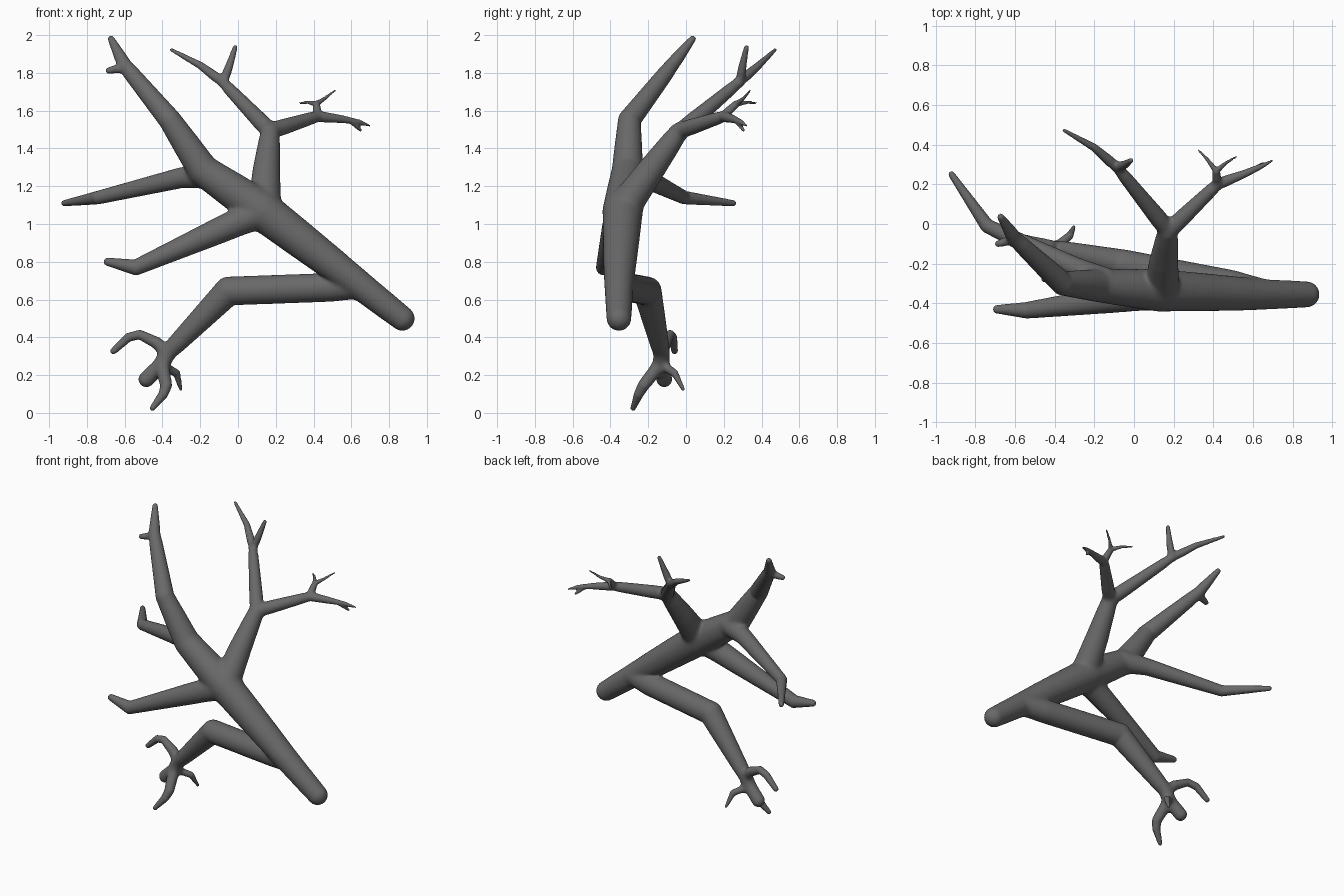
import bpy, bmesh
from mathutils import Vector, Matrix

if "Cube" in bpy.data.objects:
    bpy.data.objects.remove(bpy.data.objects["Cube"])

bark = bpy.data.materials.new("dark grey bark")
bark.use_nodes = True
GREY = (0.14, 0.14, 0.14, 1)
bark.diffuse_color = GREY
bark.node_tree.nodes["Principled BSDF"].inputs["Base Color"].default_value = GREY

bm = bmesh.new()
forks = []


def limb(*points, fork=None):
    """Tapered limb through (x, y, z, radius) points; fork = reach of the blend at its base."""
    for x, y, z, r in points:
        bmesh.ops.create_uvsphere(bm, u_segments=24, v_segments=16, radius=r,
                                  matrix=Matrix.Translation((x, y, z)))
    for a, b in zip(points, points[1:]):
        start, end = Vector(a[:3]), Vector(b[:3])
        axis = end - start
        turn = axis.to_track_quat('Z', 'Y').to_matrix().to_4x4()
        bmesh.ops.create_cone(bm, cap_ends=True, segments=24, radius1=a[3], radius2=b[3],
                              depth=axis.length,
                              matrix=Matrix.Translation((start + end) / 2) @ turn)
    if fork:
        forks.append((Vector(points[0][:3]), fork))


# Main stem, from the thick cut end to the tall tip
limb((.87, -.355, .5, .065), (.62, -.355, .695, .08), (.13, -.335, 1.07, .108),
     (-.18, -.31, 1.28, .085), (-.36, -.3, 1.55, .06), (-.6, -.075, 1.84, .04),
     (-.672, .035, 1.98, .018))
limb((-.6, -.075, 1.83, .03), (-.685, -.1, 1.812, .017), fork=.07)

# Two side limbs
limb((-.15, -.29, 1.26, .075), (-.3, -.22, 1.245, .055), (-.74, -.01, 1.14, .036),
     (-.92, .25, 1.11, .017), fork=.2)
limb((.12, -.35, 1.06, .085), (0, -.365, 1.01, .076), (-.54, -.435, .77, .042),
     (-.69, -.43, .8, .022), fork=.26)

# Low bent limb
limb((.64, -.345, .675, .072), (.5, -.31, .665, .076), (-.05, -.205, .645, .076),
     (-.37, -.13, .32, .046), (-.41, -.13, .25, .044), (-.485, -.115, .178, .042), fork=.2)

# Claw-like twigs below it
limb((-.37, -.13, .31, .04), (-.43, -.11, .37, .032), (-.52, -.085, .415, .025),
     (-.58, -.07, .4, .024), (-.66, -.06, .327, .018), fork=.09)
limb((-.4, -.12, .25, .03), (-.325, -.06, .21, .02), (-.303, -.015, .125, .01), fork=.09)
limb((-.4, -.15, .24, .04), (-.38, -.225, .145, .031), (-.395, -.25, .1, .026),
     (-.453, -.28, .025, .015), fork=.1)

# Upright limb and its fork
limb((.14, -.32, 1.1, .09), (.15, -.19, 1.28, .073), (.17, -.04, 1.485, .052), fork=.24)
limb((.17, -.03, 1.49, .048), (-.08, .28, 1.75, .03), (-.2, .385, 1.84, .02),
     (-.352, .472, 1.922, .01), fork=.1)
limb((-.08, .285, 1.745, .028), (-.045, .3, 1.84, .021), (-.015, .32, 1.935, .013), fork=.07)
limb((.18, -.03, 1.495, .046), (.42, .2, 1.57, .031), (.55, .25, 1.555, .021),
     (.64, .29, 1.54, .014), (.698, .32, 1.52, .006), fork=.1)
limb((.6, .27, 1.545, .016), (.65, .305, 1.495, .009))

# Fine twigs on the right fork
limb((.42, .2, 1.575, .026), (.415, .265, 1.635, .019), fork=.05)
limb((.415, .265, 1.635, .016), (.37, .325, 1.645, .01), (.325, .372, 1.64, .006))
limb((.415, .265, 1.635, .016), (.46, .305, 1.665, .01), (.515, .34, 1.708, .006))

mesh = bpy.data.meshes.new("bare_branch")
bm.to_mesh(mesh)
bm.free()
branch = bpy.data.objects.new("bare_branch", mesh)
bpy.context.collection.objects.link(branch)
bpy.ops.object.select_all(action='DESELECT')
branch.select_set(True)
bpy.context.view_layer.objects.active = branch

# Fuse the limbs into one skin
fuse = branch.modifiers.new("fuse", 'REMESH')
fuse.mode = 'VOXEL'
fuse.voxel_size = 0.0075
bpy.ops.object.modifier_apply(modifier=fuse.name)

# Soft fillets where limbs meet
group = branch.vertex_groups.new(name="forks")
for v in branch.data.vertices:
    weight = max(1 - (v.co - centre).length / reach for centre, reach in forks)
    if weight > 0:
        group.add([v.index], min(1, weight * 2), 'REPLACE')
for name, steps, mask in (("fillet", 40, "forks"), ("even", 3, "")):
    smooth = branch.modifiers.new(name, 'SMOOTH')
    smooth.factor = 0.5
    smooth.iterations = steps
    smooth.vertex_group = mask
    bpy.ops.object.modifier_apply(modifier=name)

branch.data.materials.clear()
branch.data.materials.append(bark)
bpy.ops.object.shade_smooth()
